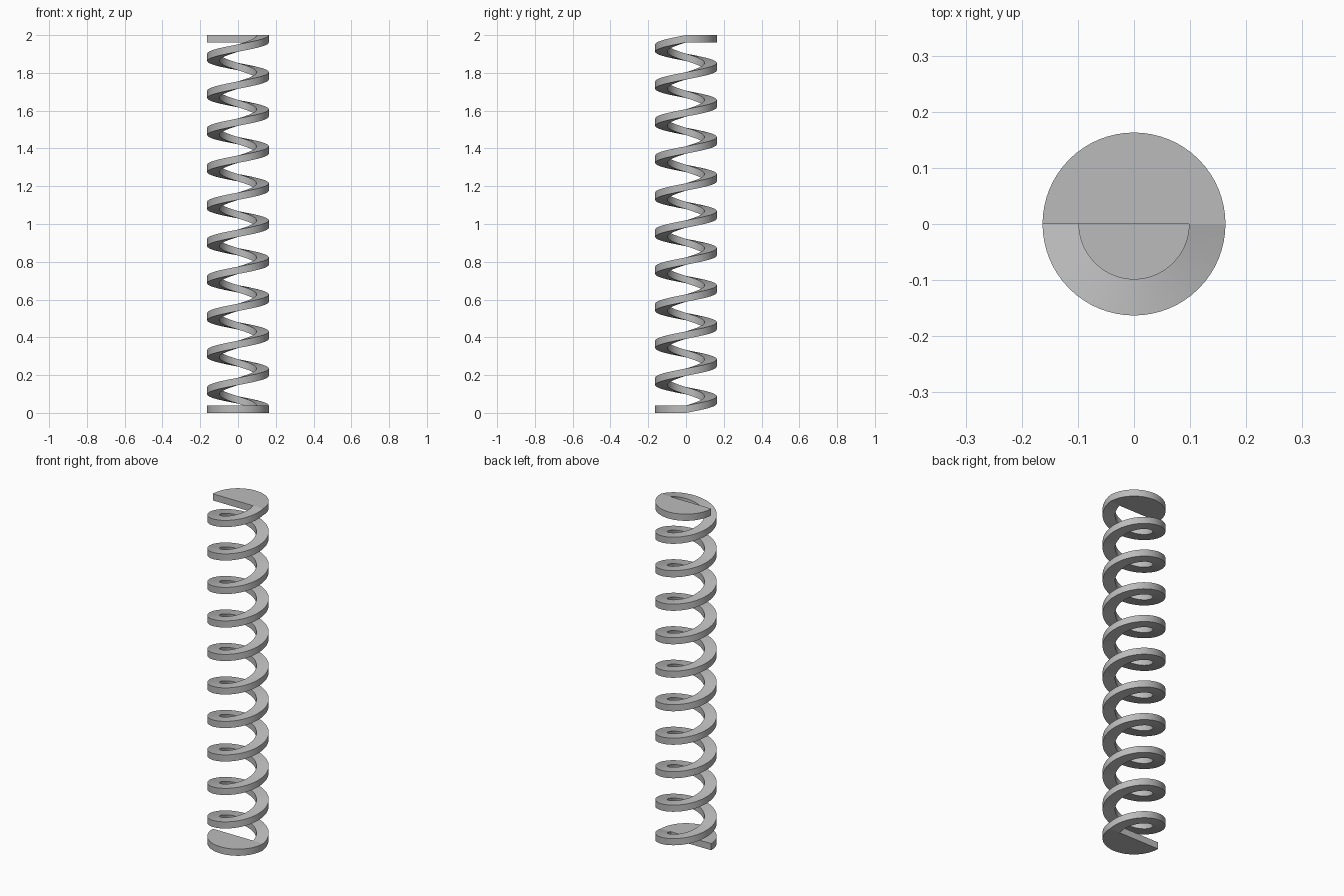
import bpy
import bmesh
from math import pi, cos, sin, radians

cube = bpy.data.objects.get("Cube")
if cube:
    bpy.data.objects.remove(cube)

OUTER, INNER = 0.163, 0.098   # coil radii
THICK = 0.039                 # height of the wire
TURNS, STEPS = 10, 64         # full turns and segments per turn
RISE = 2 - THICK              # climb of the coil from end to end

steel = bpy.data.materials.new("grey steel")
steel.use_nodes = True
colour = (0.5, 0.5, 0.5, 1)
steel.diffuse_color = colour
steel.node_tree.nodes["Principled BSDF"].inputs["Base Color"].default_value = colour


def add_object(name, bm):
    bmesh.ops.recalc_face_normals(bm, faces=bm.faces)
    mesh = bpy.data.meshes.new(name)
    bm.to_mesh(mesh)
    bm.free()
    mesh.materials.append(steel)
    obj = bpy.data.objects.new(name, mesh)
    bpy.context.collection.objects.link(obj)
    bpy.ops.object.select_all(action='DESELECT')
    obj.select_set(True)
    bpy.context.view_layer.objects.active = obj
    bpy.ops.object.shade_smooth_by_angle(angle=radians(30))


def half_disc(name, start, z):
    """Solid half disc sweeping half a turn from the start angle."""
    bm = bmesh.new()
    rim = [start + pi * i / (STEPS // 2) for i in range(STEPS // 2 + 1)]
    face = bm.faces.new([bm.verts.new((OUTER * cos(a), OUTER * sin(a), z)) for a in rim])
    up = bmesh.ops.extrude_face_region(bm, geom=[face], use_keep_orig=True)["geom"]
    bmesh.ops.translate(bm, vec=(0, 0, THICK),
                        verts=[v for v in up if isinstance(v, bmesh.types.BMVert)])
    add_object(name, bm)


# Coil: rectangular section swept up a right-handed helix
bm = bmesh.new()
section = [(INNER, 0), (OUTER, 0), (OUTER, THICK), (INNER, THICK)]
previous = None
for i in range(TURNS * STEPS + 1):
    a = 2 * pi * i / STEPS
    lift = RISE * i / (TURNS * STEPS)
    ring = [bm.verts.new((r * cos(a), r * sin(a), lift + z)) for r, z in section]
    if previous:
        for j in range(4):
            k = (j + 1) % 4
            bm.faces.new((previous[j], previous[k], ring[k], ring[j]))
    previous = ring
add_object("spring_coil", bm)

# Flat end seats
half_disc("bottom_seat", pi, 0)
half_disc("top_seat", 0, RISE)
